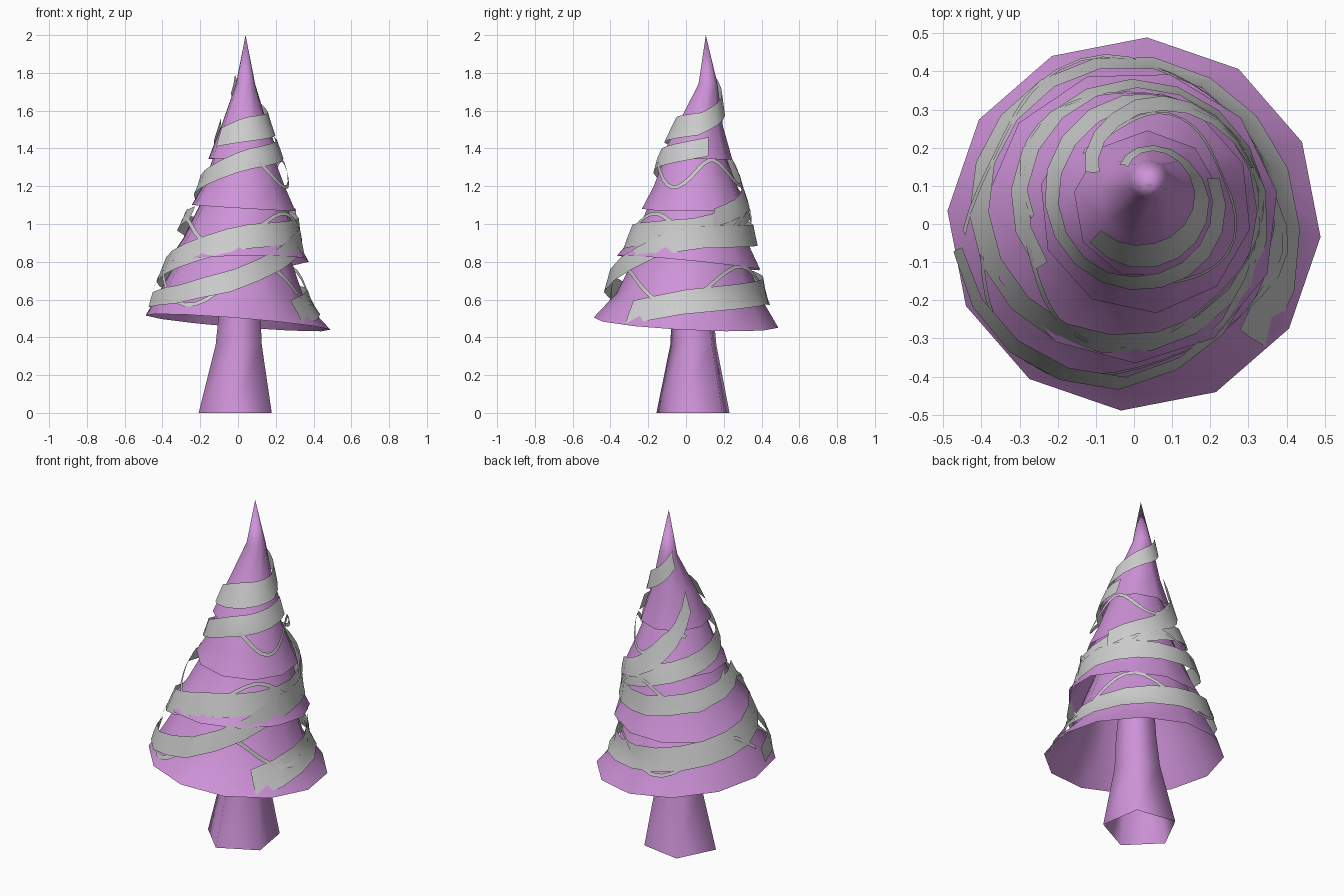
import bpy, bmesh, math
from math import sin, cos, radians

if "Cube" in bpy.data.objects:
    bpy.data.objects.remove(bpy.data.objects["Cube"])

purple = bpy.data.materials.new("purple")
purple.diffuse_color = (0.62, 0.29, 0.69, 1)
purple.use_nodes = True
purple.node_tree.nodes["Principled BSDF"].inputs["Base Color"].default_value = purple.diffuse_color


def finish(name, bm, mat=None):
    me = bpy.data.meshes.new(name)
    bm.to_mesh(me)
    bm.free()
    ob = bpy.data.objects.new(name, me)
    bpy.context.collection.objects.link(ob)
    for p in me.polygons:
        p.use_smooth = True
    if mat:
        me.materials.append(mat)
    return ob


def loft(name, rings, sides, phase, tip=None):
    """rings: (cx, cy, z, radius, tilt_x, tilt_y), bottom to top"""
    bm = bmesh.new()
    rows = []
    for cx, cy, z, r, tx, ty in rings:
        row = []
        for i in range(sides):
            a = radians(phase) + 2 * math.pi * i / sides
            x, y = r * cos(a), r * sin(a)
            row.append(bm.verts.new((cx + x, cy + y, z + tx * x + ty * y)))
        rows.append(row)
    for lo, hi in zip(rows, rows[1:]):
        for i in range(sides):
            j = (i + 1) % sides
            bm.faces.new((lo[i], lo[j], hi[j], hi[i]))
    if tip:
        t = bm.verts.new(tip)
        for i in range(sides):
            bm.faces.new((rows[-1][i], rows[-1][(i + 1) % sides], t))
    return finish(name, bm, purple)


# Trunk, five-sided and open at the base
loft("trunk", [(-.005, .047, 0, .206, 0, 0), (.01, .045, .36, .13, 0, 0),
               (.015, .04, .55, .115, 0, 0), (.01, .04, .8, .095, 0, 0)], 5, 45)

# Foliage tiers, open underneath
loft("bottom_tier", [(0, 0, .478, .49, -.08, -.05), (-.03, .02, .61, .39, -.08, -.05),
                     (-.01, .03, .84, .285, -.05, -.05), (.01, .03, 1.0, .2, 0, 0)], 12, 86)
loft("second_tier", [(-.005, .02, .795, .385, .03, -.1), (.01, .03, .93, .3, 0, -.05),
                     (.03, .04, 1.1, .235, 0, 0), (.03, .05, 1.25, .16, 0, 0)], 11, 75)
loft("third_tier", [(.03, .045, 1.085, .28, -.06, .01), (.03, .05, 1.2, .222, 0, 0),
                    (.03, .05, 1.35, .165, 0, 0), (.03, .06, 1.45, .11, 0, 0)], 10, 60)
loft("top_tier", [(.035, .05, 1.345, .195, 0, -.02), (.035, .07, 1.52, .125, 0, 0),
                  (.04, .115, 1.74, .052, 0, 0)], 9, 90, tip=(.04, .105, 2))

# Envelope of the foliage that the ribbons follow: z, cx, cy, radius
ENV = [(.42, 0, 0, .485), (.5, -.02, 0, .455), (.62, -.045, .01, .4), (.8, -.015, .02, .36),
       (.95, .0, .03, .315), (1.08, .025, .045, .277), (1.2, .03, .05, .23),
       (1.35, .035, .05, .19), (1.52, .035, .07, .13), (1.74, .04, .11, .06), (1.9, .04, .11, .03)]


def interp(keys, t):
    if t <= keys[0][0]:
        return keys[0][1:]
    for a, b in zip(keys, keys[1:]):
        if t <= b[0]:
            f = (t - a[0]) / (b[0] - a[0])
            return [p + (q - p) * f for p, q in zip(a[1:], b[1:])]
    return keys[-1][1:]


def on_tree(ang, z, off):
    cx, cy, r = interp(ENV, z)
    a = radians(ang)
    return (cx + (r + off) * cos(a), cy + (r + off) * sin(a), z)


def ribbon(name, keys, step=20):
    """keys: (angle, z, width, offset); angles grow from right to back"""
    bm = bmesh.new()
    a0, a1 = keys[0][0], keys[-1][0]
    n = max(2, round((a1 - a0) / step))
    prev = None
    for i in range(n + 1):
        a = a0 + (a1 - a0) * i / n
        z, w, off = interp(keys, a)
        cur = [bm.verts.new(on_tree(a, z + s * w / 2, off)) for s in (-1, 0, 1)]
        if prev:
            for k in (0, 1):
                bm.faces.new((prev[k], cur[k], cur[k + 1], prev[k + 1]))
        prev = cur
    return finish(name, bm)


# Wide ribbons winding upward
ribbon("long_ribbon", [(318, .53, .13, .015), (360, .59, .13, .015), (450, .65, .13, .02),
                       (540, .76, .13, .015), (630, .93, .13, .022), (720, .97, .12, .015),
                       (780, 1.05, .11, .015), (820, 1.11, .11, .015), (910, 1.22, .1, .015),
                       (990, 1.34, .11, .015), (1100, 1.41, .1, .015)])
ribbon("lower_ribbon", [(190, .6, .08, .02), (230, .63, .1, .03), (270, .7, .12, .05),
                        (300, .79, .12, .035), (330, .88, .12, .02), (360, .93, .12, .02),
                        (450, .94, .11, .02), (540, 1.02, .09, .02), (570, 1.06, .07, .02)])
ribbon("top_ribbon", [(215, 1.46, .1, .015), (270, 1.5, .13, .015), (360, 1.53, .12, .015),
                      (450, 1.64, .11, .015), (505, 1.74, .1, .018)])
ribbon("steep_ribbon", [(20, 1.03, .1, .022), (60, 1.1, .1, .022), (90, 1.17, .12, .022),
                        (120, 1.3, .14, .022), (155, 1.5, .12, .022)], 15)


def wire(name, a0, a1, z0, z1, amp, period, shift=0, w=.02):
    """thin strip swinging up and down along a slow spiral, width kept across the path"""
    bm = bmesh.new()
    n = int((a1 - a0) / 8)

    def path(a):
        f = (a - a0) / (a1 - a0)
        return z0 + (z1 - z0) * f + amp * sin(2 * math.pi * (a - a0) / period + shift)
    prev = None
    for i in range(n + 1):
        a = a0 + (a1 - a0) * i / n
        z = path(a)
        r = interp(ENV, z)[2]
        dz, ds = path(a + 1) - path(a - 1), 2 * r * radians(1)
        m = math.hypot(dz, ds)
        da = math.degrees(w / 2 * dz / m / r)
        h = w / 2 * ds / m
        cur = [bm.verts.new(on_tree(a + da, z - h, .018)), bm.verts.new(on_tree(a - da, z + h, .018))]
        if prev:
            bm.faces.new((prev[0], cur[0], cur[1], prev[1]))
        prev = cur
    return finish(name, bm)


# Thin looping strands
wire("lower_strand", 195, 545, .67, .68, .1, 110, 2.2)
wire("middle_strand", 185, 545, .95, 1.02, .08, 120, 1)
wire("upper_strand", 290, 500, 1.26, 1.28, .07, 100, 2)
